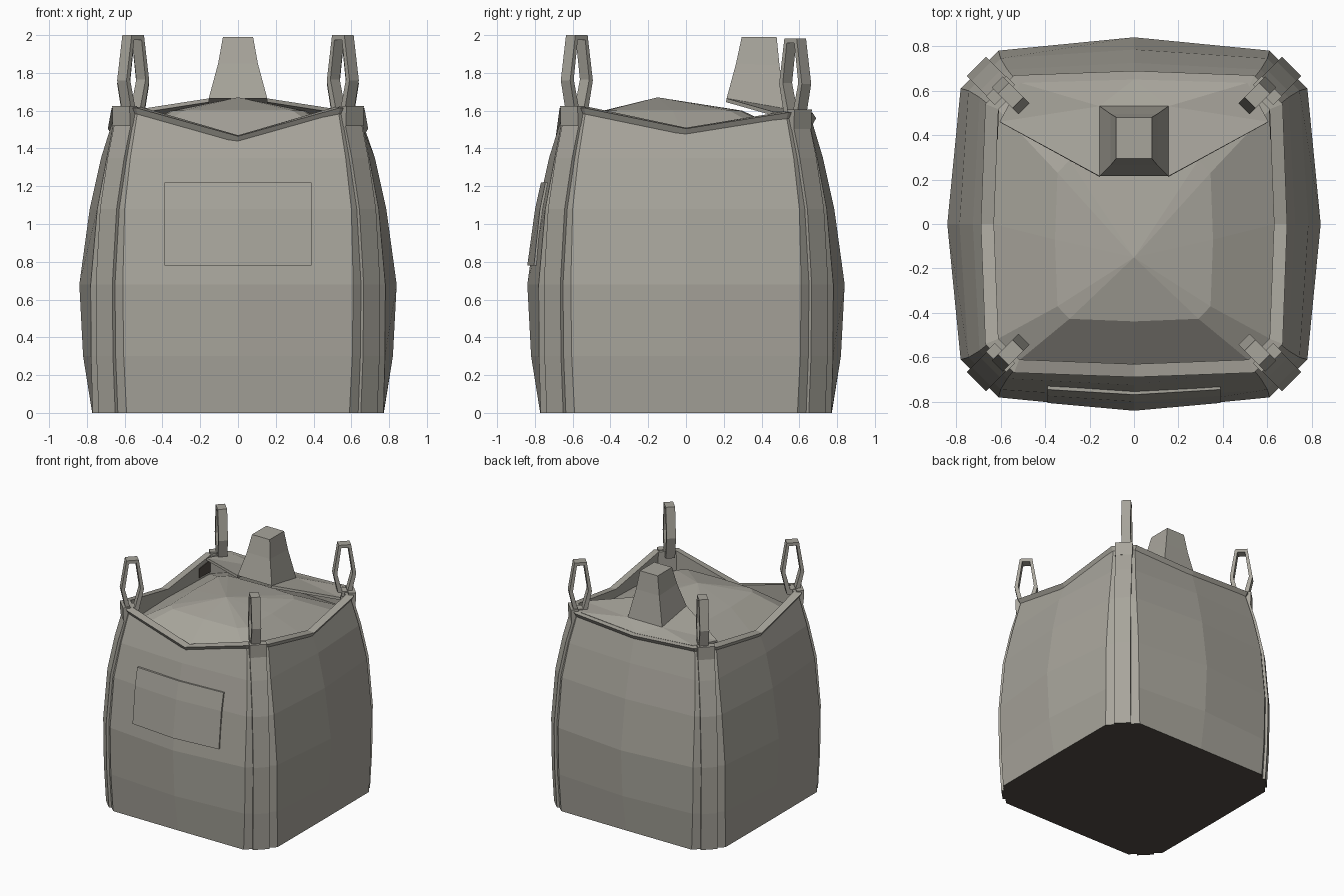
import bpy, bmesh, math
from mathutils import Vector

cube = bpy.data.objects.get("Cube")
if cube:
    bpy.data.objects.remove(cube, do_unlink=True)


def material(name, color):
    mat = bpy.data.materials.new(name)
    mat.use_nodes = True
    mat.diffuse_color = color
    shader = mat.node_tree.nodes["Principled BSDF"]
    shader.inputs["Base Color"].default_value = color
    shader.inputs["Roughness"].default_value = 0.9
    return mat


fabric = material("woven_grey_fabric", (0.39, 0.375, 0.33, 1))
dark = material("dark_brown_base", (0.085, 0.072, 0.058, 1))


def finish(name, bm, fix_normals=True, mat=fabric):
    if fix_normals:
        bmesh.ops.recalc_face_normals(bm, faces=bm.faces)
    # Faces resting on the ground take the dark base colour
    for f in bm.faces:
        f.material_index = int(f.calc_center_median().z < .001)
    mesh = bpy.data.meshes.new(name)
    bm.to_mesh(mesh)
    bm.free()
    mesh.materials.append(mat)
    mesh.materials.append(dark)
    ob = bpy.data.objects.new(name, mesh)
    bpy.context.collection.objects.link(ob)
    return ob


def loft(name, rings, wrap=False, cap_start=False, cap_end=False, fix_normals=True, mat=fabric):
    """Skin a stack of closed rings with quads."""
    bm = bmesh.new()
    vs = [[bm.verts.new(p) for p in r] for r in rings]
    n = len(vs[0])
    pairs = list(zip(vs, vs[1:])) + ([(vs[-1], vs[0])] if wrap else [])
    for lo, hi in pairs:
        for i in range(n):
            j = (i + 1) % n
            bm.faces.new((lo[i], lo[j], hi[j], hi[i]))
    if cap_start:
        bm.faces.new(vs[0][::-1])
    if cap_end:
        bm.faces.new(vs[-1])
    return finish(name, bm, fix_normals, mat)


def ring(a, b, m, z=None, dz=0.0, grow=0.0):
    """Chamfered square with a bulging midpoint per side; z=None follows the sagging rim."""
    pts = []
    for k, dip in enumerate((1.455, 1.495, 1.55, 1.495)):
        for x, y in ((-a - grow * 0.4, -b - grow), (0, -m - grow), (a + grow * 0.4, -b - grow)):
            for _ in range(k):
                x, y = -y, x
            corner = 1.605 if y < 0 else 1.58
            mid = min(abs(x), abs(y)) < 0.01
            height = z if z is not None else (dip if mid else corner)
            pts.append(Vector((x, y, height + dz)))
    return pts


# Wall levels: height, corner along the side, corner outwards, bulge at mid side
LEVELS = [(0, .59, .77, .772), (.3, .605, .778, .82), (.68, .61, .78, .84),
          (1.08, .60, .745, .785), (1.35, .57, .695, .725)]
TOP = (.53, .645, .665)

# Bag walls, turned over the rim and down inside
walls = [ring(a, b, m, z) for z, a, b, m in LEVELS]
walls += [ring(*TOP), ring(*TOP, grow=-.03), ring(*TOP, z=1.42, grow=-.03)]
loft("bag_body", walls, cap_start=True, fix_normals=False)

# Hem band around the mouth, its outer face leaning out over the wall
loft("rim_hem", [ring(*TOP, dz=-.025, grow=.004), ring(*TOP, dz=.01, grow=.024),
                 ring(*TOP, dz=.015, grow=-.035), ring(*TOP, dz=-.02, grow=-.035)], wrap=True)

# Heaped contents
edge = ring(*TOP, z=1.44, grow=-.03)
shoulder = [Vector((p.x * .56, p.y * .58 - .07, 1.6)) for p in edge]
peak = [Vector((p.x * .004, p.y * .004 - .15, 1.67)) for p in edge]
loft("heaped_fill", [edge, shoulder, peak], cap_end=True, fix_normals=False)


def level_at(z):
    """Interpolated wall section at a height."""
    for lo, hi in zip(LEVELS, LEVELS[1:]):
        if lo[0] <= z <= hi[0]:
            t = (z - lo[0]) / (hi[0] - lo[0])
            return [p + (q - p) * t for p, q in zip(lo, hi)]


# Corner webbing, folded tabs and lifting loops
UP = Vector((0, 0, 1))
LOOP_OUT = [(-.045, 1.58), (-.085, 1.76), (-.046, 2.0), (.046, 2.0), (.085, 1.76), (.045, 1.58)]
LOOP_IN = [(-.02, 1.62), (-.058, 1.765), (-.028, 1.975), (.028, 1.975), (.058, 1.765), (.02, 1.62)]
for sx, sy, place in ((1, -1, "front_left"), (-1, -1, "front_right"),
                      (1, 1, "back_left"), (-1, 1, "back_right")):
    out = Vector((sx, sy, 0)).normalized()
    side = Vector((-out.y, out.x, 0))
    drop = 0 if sy < 0 else -.018

    def section(z, a, b, half=.062, lift=.02):
        mid = out * ((a + b) / math.sqrt(2)) + UP * z
        return [mid + side * s * half + out * d
                for s, d in ((-1, -.01), (1, -.01), (1, lift), (-1, lift))]

    strap = [section(z, a, b) for z, a, b, m in LEVELS] + [section(1.575, TOP[0], TOP[1])]
    loft("corner_strap_" + place, strap, cap_start=True, cap_end=True)

    loft("strap_tab_" + place, [section(1.52 + drop, TOP[0], TOP[1], .065, .042),
                                section(1.625 + drop, TOP[0], TOP[1], .065, .046)],
         cap_start=True, cap_end=True)

    seat = Vector((sx * .555, sy * .578, drop))
    band = []
    for (ro, zo), (ri, zi) in zip(LOOP_OUT, LOOP_IN):
        band.append([seat + out * r + side * w + UP * z
                     for r, z, w in ((ro, zo, -.035), (ro, zo, .035), (ri, zi, .035), (ri, zi, -.035))])
    loft("lifting_loop_" + place, band, wrap=True)

# Dark gaps between the cover flap and the side walls
for s, place in ((1, "left"), (-1, "right")):
    gap = [[Vector((s * (x - d), y, z)) for x, y, z in
            ((.619, .38, 1.46), (.614, .51, 1.46), (.614, .51, 1.555), (.619, .38, 1.535))]
           for d in (-.002, .006)]
    loft("flap_gap_" + place, gap, cap_start=True, cap_end=True, mat=dark)

# Document pouch on the front wall, following its bend
pouch = []
for x in (-.39, 0, .39):
    front = []
    for z in (.78, 1.08, 1.22):
        _, a, b, m = level_at(z)
        front.append((-(m + (b - m) * abs(x) / a), z))
    pouch.append([Vector((x, y - .014, z)) for y, z in front]
                 + [Vector((x, y + .01, z)) for y, z in reversed(front)])
loft("document_pouch", pouch, cap_start=True, cap_end=True)


# Filling spout
def spout_ring(w, y0, y1, z0, z1):
    return [Vector(p) for p in ((-w, y0, z0), (w, y0, z0), (w, y1, z1), (-w, y1, z1))]


loft("filling_spout", [spout_ring(.155, .215, .53, 1.665, 1.61),
                       spout_ring(.105, .265, .495, 1.85, 1.84),
                       spout_ring(.08, .295, .48, 1.99, 1.99)], cap_start=True, cap_end=True)

# Cover flap running from the spout base to the back hem
bm = bmesh.new()
base = [bm.verts.new(p) for p in spout_ring(.155, .215, .53, 1.665, 1.61)]
wing_l, wing_r = [bm.verts.new((s * .605, .46, 1.595)) for s in (-1, 1)]
back_l, back_r = [bm.verts.new((s * .51, .635, 1.595)) for s in (-1, 1)]
back_mid = bm.verts.new((0, .65, 1.565))
for f in ((base[1], wing_r, base[2]), (wing_r, back_r, base[2]), (base[2], back_r, back_mid),
          (base[3], base[2], back_mid), (base[3], back_mid, back_l),
          (base[3], back_l, wing_l), (base[0], base[3], wing_l)):
    bm.faces.new(f)
flap = finish("cover_flap", bm, fix_normals=False)
thick = flap.modifiers.new("cloth_thickness", "SOLIDIFY")
thick.thickness = .02
thick.offset = -1
